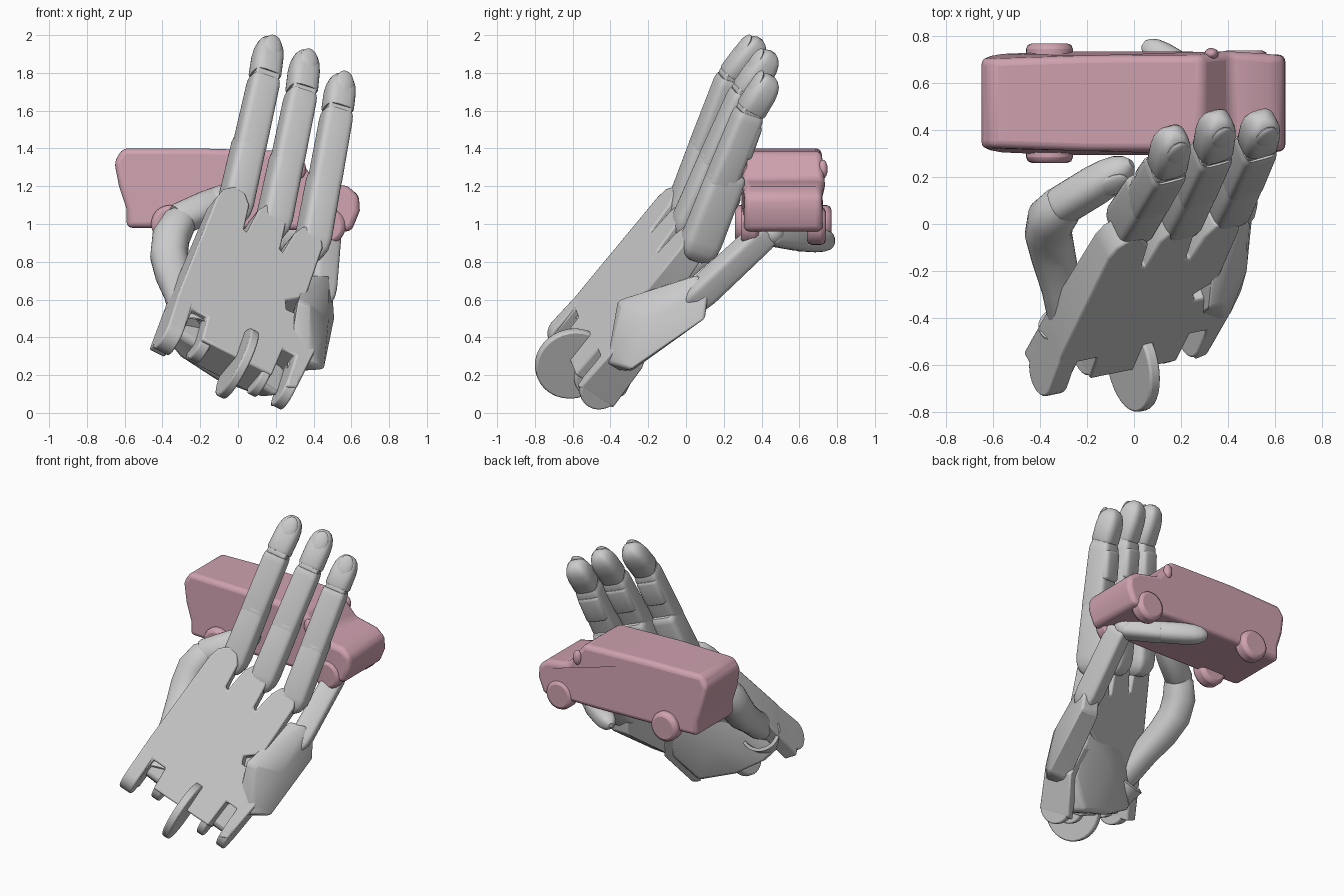
import bpy, bmesh
from math import sin, cos, pi, copysign, radians
from mathutils import Vector as V, Matrix

if "Cube" in bpy.data.objects:
    bpy.data.objects.remove(bpy.data.objects["Cube"])

# Hand frame: A across the palm, U towards the fingers, N out of the back of the hand
A, U, N = V((.88, .18, -.45)), V((.26, .6, .75)), V((.405, -.777, .481))
O = V((0, -.65, .25))


def hand(a, b, c):
    return O + A * a + U * b + N * c


def finish(name, bm, bevel=0, segs=3, mat=None):
    bmesh.ops.recalc_face_normals(bm, faces=bm.faces)
    me = bpy.data.meshes.new(name)
    bm.to_mesh(me)
    bm.free()
    ob = bpy.data.objects.new(name, me)
    bpy.context.collection.objects.link(ob)
    if mat:
        me.materials.append(mat)
    if bevel:
        m = ob.modifiers.new("bevel", 'BEVEL')
        m.width, m.segments, m.limit_method = bevel, segs, 'ANGLE'
        m.angle_limit = radians(35)
    bpy.ops.object.select_all(action='DESELECT')
    ob.select_set(True)
    bpy.context.view_layer.objects.active = ob
    bpy.ops.object.shade_smooth_by_angle(angle=radians(35))
    return ob


def skin(name, rings, bevel=0, mat=None, segs=3):
    """Join equal-length rings of points and cap both ends."""
    bm = bmesh.new()
    rs = [[bm.verts.new(p) for p in r] for r in rings]
    n = len(rs[0])
    for r, s in zip(rs, rs[1:]):
        for i in range(n):
            bm.faces.new((r[i], r[(i + 1) % n], s[(i + 1) % n], s[i]))
    bm.faces.new(rs[0])
    bm.faces.new(rs[-1])
    return finish(name, bm, bevel, segs, mat)


def hull(name, pts, bevel=0):
    bm = bmesh.new()
    for p in pts:
        bm.verts.new(p)
    r = bmesh.ops.convex_hull(bm, input=bm.verts)
    bmesh.ops.delete(bm, geom=list({g for g in r['geom_interior'] if isinstance(g, bmesh.types.BMVert)}), context='VERTS')
    bmesh.ops.dissolve_limit(bm, angle_limit=.02, verts=bm.verts, edges=bm.edges)
    return finish(name, bm, bevel)


def frame(t, wide):
    t = t.normalized()
    x = (wide - t * wide.dot(t)).normalized()
    return x, t.cross(x), t


def loft(name, stations, wide, power=5):
    """Rounded-rectangle sections along a path; station = (point, width, depth)."""
    rings = []
    for i, (p, w, d) in enumerate(stations):
        t = stations[min(i + 1, len(stations) - 1)][0] - stations[max(i - 1, 0)][0]
        x, y, _ = frame(t, wide)
        ring = []
        for k in range(28):
            c, s = cos(k * pi / 14), sin(k * pi / 14)
            ring.append(p + x * copysign(abs(c) ** (2 / power), c) * w / 2
                        + y * copysign(abs(s) ** (2 / power), s) * d / 2)
        rings.append(ring)
    return skin(name, rings)


BLOCK = [(0, .82), (.05, .96), (.1, 1), (.9, 1), (.96, .97), (1, .9)]
KNUCKLE = [(0, .4), (.04, .7), (.12, .92), (.22, 1), (.92, 1), (.97, .95), (1, .82)]
TIP = [(0, .92), (.05, 1), (.5, 1), (.7, .93), (.85, .78), (.95, .52), (1, .22)]


def segment(name, p, q, w, d, shape, wide=A, taper=1, power=5):
    return loft(name, [(p.lerp(q, t), w * s * (1 + (taper - 1) * t), d * s * (1 + (taper - 1) * t))
                       for t, s in shape], wide, power)


def pellet(name, centre, axes, sizes):
    bm = bmesh.new()
    bmesh.ops.create_uvsphere(bm, u_segments=20, v_segments=12, radius=1)
    for v in bm.verts:
        v.co = centre + sum((a * (s * c) for a, s, c in zip(axes, sizes, v.co)), V())
    return finish(name, bm)


def disc(name, centre, axis, r, h, bevel=.01, mat=None):
    bm = bmesh.new()
    m = Matrix.Translation(centre) @ axis.to_track_quat('Z', 'Y').to_matrix().to_4x4()
    bmesh.ops.create_cone(bm, cap_ends=True, segments=32, radius1=r, radius2=r, depth=h, matrix=m)
    return finish(name, bm, bevel, 2, mat)


# Palm plate with finger tabs and wrist slots, thicker at the wrist
outline = [(-.43, .0), (-.43, .3), (-.405, .95), (-.385, 1.02), (-.33, 1.07), (-.27, 1.06), (-.225, 1.0),
           (-.21, .84), (-.19, .83), (-.17, 1.0), (-.13, 1.07), (-.08, 1.09), (-.03, 1.06), (-.005, 1.0),
           (.01, .83), (.03, .82), (.055, .97), (.09, 1.04), (.15, 1.06), (.2, 1.03), (.225, .97),
           (.225, .62), (.13, .54), (.15, .49), (.25, .5), (.37, .33), (.34, .05), (.285, .03), (.28, .24),
           (.2, .24), (.19, .05), (-.23, .05), (-.24, .2), (-.33, .2), (-.34, .0)]
skin("palm_plate", [[hand(a, b, 0) for a, b in outline],
                    [hand(a, b, -.23 + .09 * b) for a, b in outline]], .01, segs=2)
# Heel of the palm, reaching out to the thumb mount
hull("palm_heel", [hand(*p) for p in [(-.42, .1, -.1), (.3, .06, -.15), (-.4, .1, -.2), (-.25, .08, -.28),
     (-.05, .07, -.3), (.25, .1, -.28), (-.4, .3, -.09), (-.3, .3, -.2), (-.2, .5, -.17), (.2, .6, -.15),
     (.02, .38, -.26), (.33, .32, -.2)]], .03)
# Rounded wrist prongs
for i, (a, w, b0, r, c0) in enumerate([(-.385, .09, .04, .1, -.085), (-.2, .06, .1, .1, -.108),
                                       (.16, .05, .08, .105, -.108), (.31, .06, .09, .11, -.108)]):
    prof = [(b0 - r * sin(k * pi / 12), c0 + r * cos(k * pi / 12)) for k in range(13)]
    prof += [(.3, -.2), (.3, -.005)]
    skin(f"wrist_prong_{i+1}", [[hand(a + s * w / 2, b, c) for b, c in prof] for s in (-1, 1)], .01)
disc("wrist_disc", hand(0, .037, -.034), A, .2, .05)

# Three straight fingers: knuckle, last joint, tip
fingers = {"index": ((0, .0, 1.14), (.14, .24, 1.77), (.17, .395, 1.98)),
           "middle": ((.205, .03, 1.06), (.335, .31, 1.69), (.36, .46, 1.91)),
           "ring": ((.41, .075, .955), (.525, .335, 1.59), (.55, .455, 1.785))}
for name, pts in fingers.items():
    k, d, t = map(V, pts)
    x, inner, along = frame(d - k, A)
    p = k.lerp(d, .52)
    segment(name + "_lower_segment", k - along * .15 + inner * .026, p + inner * .018, .172, .205, KNUCKLE, taper=.94)
    segment(name + "_middle_segment", k.lerp(d, .36), d, .164, .157, BLOCK, taper=.96)
    segment(name + "_joint_pad", k.lerp(d, .66) + inner * .02, k.lerp(d, .93) + inner * .012, .15, .15, BLOCK)
    disc(name + "_end_joint", d + along * .01, x, .06, .13)
    x2, in2, al2 = frame(t - d, A)
    segment(name + "_tip", d + al2 * .012, t, .16, .153, TIP, taper=.97, power=3.2)
    pellet(name + "_nail", d.lerp(t, .66) - in2 * .058, (x2, al2, in2), (.052, .078, .021))

# Little finger: hand plate joined to the palm edge, then segments curled under the toy
hull("little_finger_plate", [V(p) for p in [(.36, .06, .73), (.48, .06, .73), (.38, .12, .65), (.5, .12, .65),
     (.38, .1, .5), (.51, .1, .5), (.32, -.36, .595), (.38, -.34, .57), (.455, -.29, .23),
     (.3, -.29, .22), (.48, -.2, .5)]] + [hand(.2, .5, -.06), hand(.25, .5, -.004), hand(.37, .33, -.004),
     hand(.36, .25, -.02), hand(.28, .2, -.1)], .015)
segment("little_lower_segment", V((.43, .0, .56)), V((.47, .43, .96)), .145, .155, KNUCKLE, taper=.92)
pellet("little_joint", V((.45, .45, .95)), (V((1, 0, 0)), V((0, 1, 0)), V((0, 0, 1))), (.075, .075, .07))
segment("little_middle_segment", V((.47, .44, .95)), V((.27, .61, .92)), .13, .13, BLOCK, V((0, 0, 1)), power=3)
segment("little_tip", V((.29, .6, .92)), V((.04, .77, .91)), .13, .13, TIP, V((0, 0, 1)), power=2.5)

# Thumb with its collar, curved body and tip
base = [(-.24, -.52, .47, .15), (-.28, -.4, .55, .175), (-.31, -.27, .64, .17), (-.345, -.13, .74, .19),
        (-.365, -.04, .83, .2), (-.355, .02, .93, .2), (-.31, .07, 1.01, .18), (-.27, .1, 1.05, .12)]
loft("thumb_body", [(V(b[:3]), b[3], b[3]) for b in base], V((1, 0, 0)), 2.3)
td, tt = V((-.32, .07, 1.02)), V((-.01, .26, 1.16))
segment("thumb_tip", td, tt, .16, .17, TIP, V((.4, -.6, .6)), power=2.4)
tx, ty, tal = frame(tt - td, V((.4, -.6, -.6)))
up = ty if ty.z > 0 else -ty
pellet("thumb_nail", td.lerp(tt, .72) + up * .062, (tx, tal, up), (.05, .075, .02))
axis = V((-.12, .5, .42)).normalized()
cx, cy, _ = frame(axis, V((1, 0, 0)))
bm = bmesh.new()
tube = [[bm.verts.new(V((-.275, -.44, .48)) + (cx * cos(i * pi / 16) + cy * sin(i * pi / 16)) * r + axis * h)
         for i in range(32)] for r, h in [(.11, -.1), (.13, .03), (.11, .04), (.09, -.08)]]
for r, s in zip(tube, tube[1:]):
    for i in range(32):
        bm.faces.new((r[i], r[(i + 1) % 32], s[(i + 1) % 32], s[i]))
finish("thumb_socket", bm)
# Small linkage inside the palm
segment("palm_link", V((.3, .0, .72)), V((.34, .16, .86)), .04, .04, BLOCK)

# Toy van held in the hand
pink = bpy.data.materials.new("van_pink")
pink.diffuse_color = (.62, .36, .43, 1)
pink.use_nodes = True
pink.node_tree.nodes["Principled BSDF"].inputs["Base Color"].default_value = pink.diffuse_color
prof = [(-.59, .98), (-.59, 1.08), (-.63, 1.2), (-.655, 1.33), (-.61, 1.4), (-.2, 1.4), (.29, 1.385),
        (.41, 1.23), (.58, 1.2), (.64, 1.15), (.645, 1.07), (.6, .96), (.2, .97), (-.3, .98)]


def van_ring(side):
    ring = []
    for px, pz in prof:
        tuck = .02 * max(0, (pz - 1.15) / .25) + (.015 if abs(px) > .55 else 0)
        ring.append(V((px, .515 + side * (.222 - tuck), pz)))
    return ring


skin("van_body", [van_ring(-1), van_ring(1)], .03, pink, 4)
for i, (x, z, w) in enumerate([(-.36, 1.0, .255), (.47, .99, .225)]):
    for s in (-1, 1):
        disc(f"van_wheel_{2*i+(s+3)//2}", V((x, .515 + s * (w - .05), z)), V((0, 1, 0)), .1, .1, .025, pink)
for s in (-1, 1):
    m = pellet(f"van_mirror_{(s+3)//2}", V((.33, .515 + s * .21, 1.29)),
               (V((1, 0, 0)), V((0, 1, 0)), V((0, 0, 1))), (.03, .025, .05))
    m.data.materials.append(pink)
